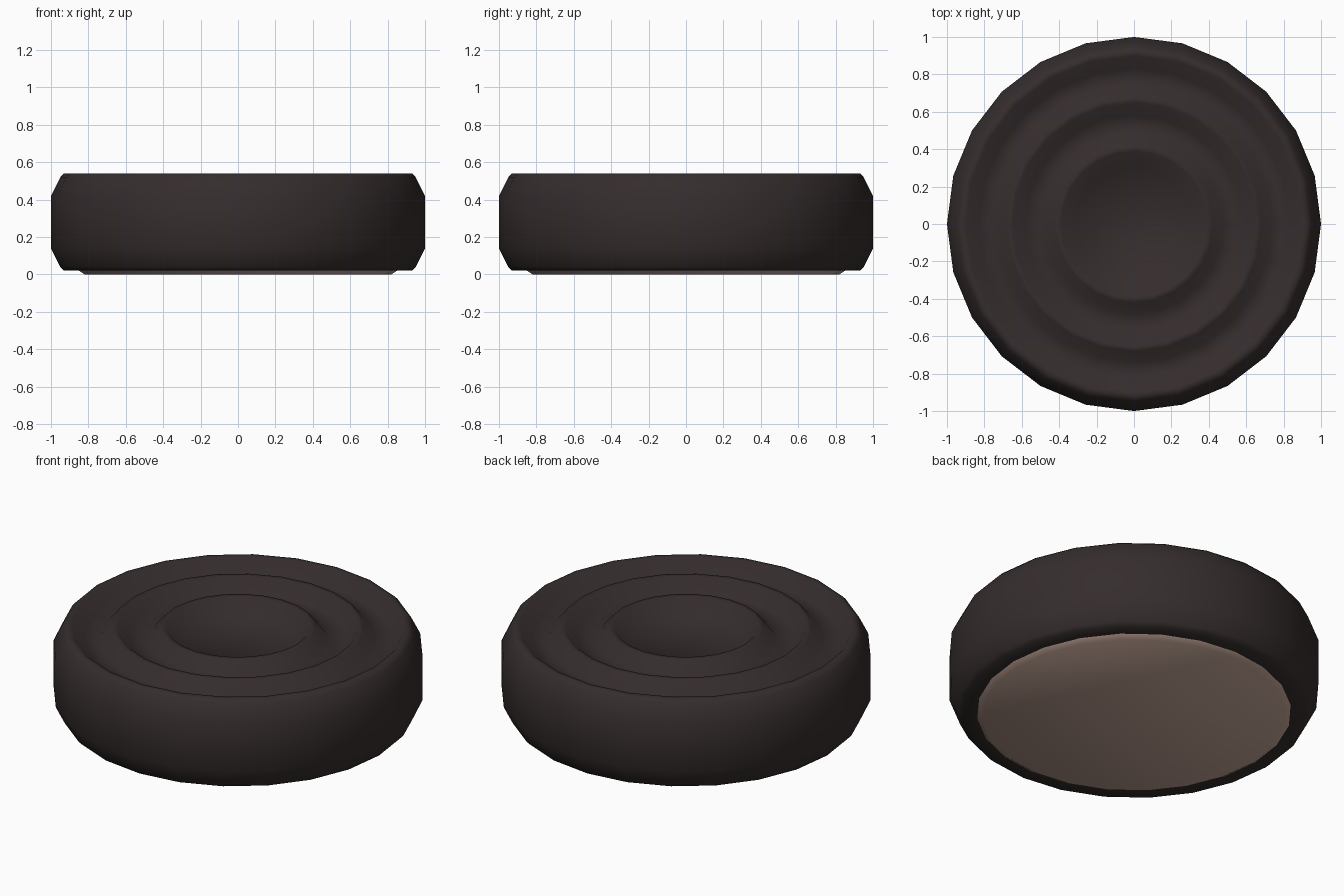
import bpy, math

if "Cube" in bpy.data.objects:
    bpy.data.objects.remove(bpy.data.objects["Cube"])

SIDES = 24


def material(name, rgb):
    m = bpy.data.materials.new(name)
    m.diffuse_color = (*rgb, 1.0)
    m.use_nodes = True
    m.node_tree.nodes["Principled BSDF"].inputs["Base Color"].default_value = m.diffuse_color
    return m


def lathe(name, profile, mat, cap_start=False, cap_end=False):
    """Revolve (radius, height) points around z, with optional end caps."""
    verts, faces = [], []
    for r, z in profile:
        for i in range(SIDES):
            a = 2 * math.pi * i / SIDES
            verts.append((r * math.cos(a), r * math.sin(a), z))
    for k in range(len(profile) - 1):
        for i in range(SIDES):
            j = (i + 1) % SIDES
            a, b = k * SIDES, (k + 1) * SIDES
            faces.append((a + i, a + j, b + j, b + i))
    if cap_start:
        faces.append(tuple(reversed(range(SIDES))))
    if cap_end:
        top = (len(profile) - 1) * SIDES
        faces.append(tuple(range(top, top + SIDES)))
    mesh = bpy.data.meshes.new(name)
    mesh.from_pydata(verts, [], faces)
    mesh.materials.append(mat)
    for p in mesh.polygons:
        p.use_smooth = True
    obj = bpy.data.objects.new(name, mesh)
    bpy.context.collection.objects.link(obj)
    return obj


dark = material("dark brown black", (0.036, 0.026, 0.026))
felt = material("pinkish tan felt", (0.55, 0.38, 0.31))

# Round body with bevelled rim, two ring grooves and a central dish on top
lathe("disc_body", [
    (0.84, 0.02), (0.93, 0.02), (0.95, 0.04), (1.0, 0.14),
    (1.0, 0.42), (0.95, 0.52), (0.93, 0.54), (0.90, 0.54),
    (0.83, 0.47), (0.74, 0.47),
    (0.68, 0.54), (0.65, 0.54),
    (0.58, 0.47), (0.48, 0.47),
    (0.42, 0.54), (0.39, 0.54),
    (0.31, 0.46),
], dark, cap_end=True)

# Thin felt pad underneath
lathe("felt_pad", [(0.82, 0.0), (0.85, 0.02)], felt, cap_start=True)
